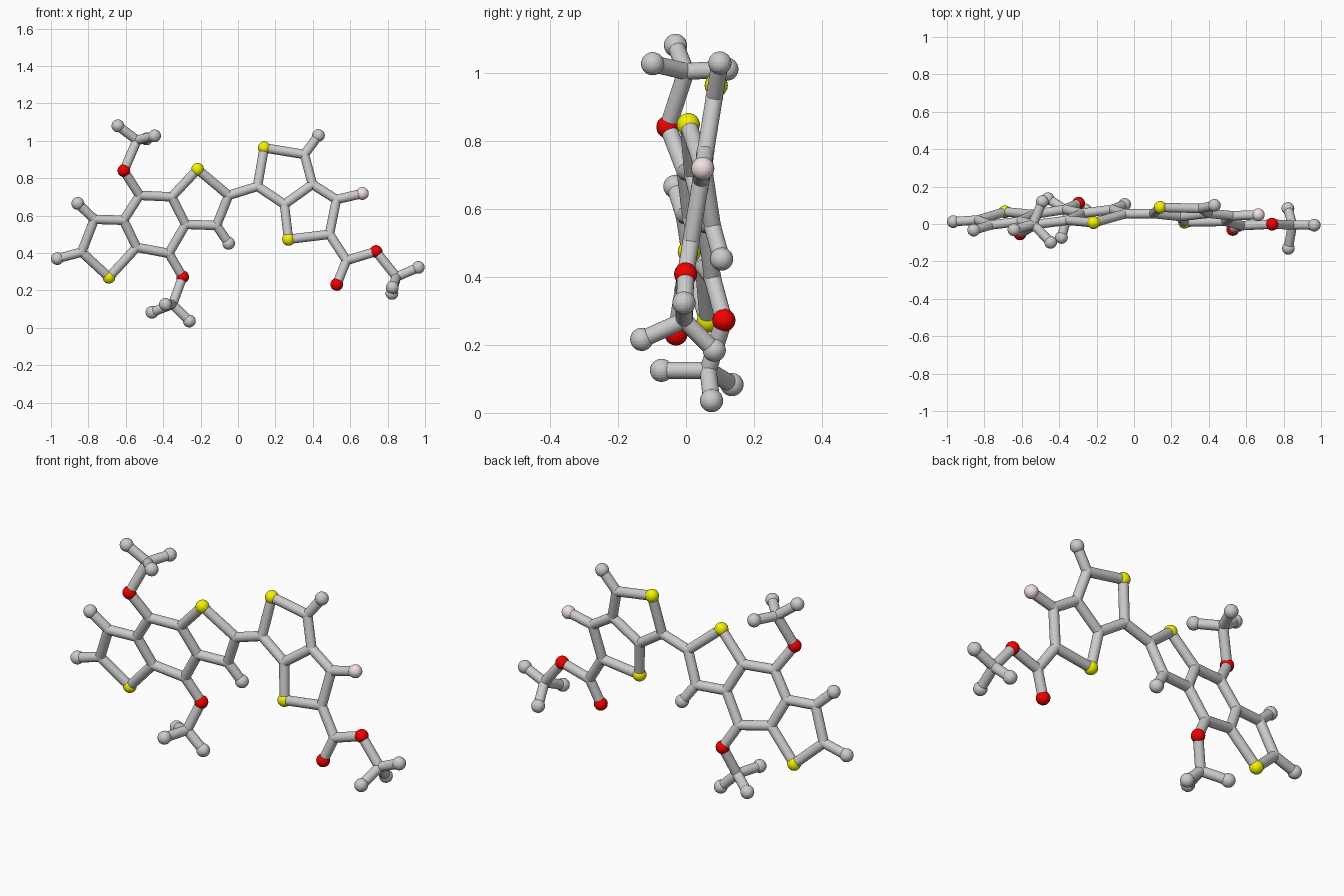
import bpy, bmesh
from mathutils import Vector, Matrix

if "Cube" in bpy.data.objects:
    bpy.data.objects.remove(bpy.data.objects["Cube"])

BOND_R, JOINT_R, BALL_R = 0.025, 0.026, 0.034

def left_y(x, z):           # tilt of the left three-ring plane
    return 0.2 + 0.118 * x - 0.198 * z

def right_y(x, z):          # tilt of the right two-ring plane
    return -0.067 + 0.162 * z

# Flat parts as (x, z); first letter: c joint, h grey tip, s yellow, o red, f pink
left = {
    's1': (-.69, .27), 'c1': (-.836, .405), 'h1': (-.966, .37), 'c2': (-.768, .58),
    'h2': (-.857, .665), 'c3': (-.612, .575), 'c4': (-.542, .43), 'c5': (-.526, .708),
    'c6': (-.355, .70), 's2': (-.216, .847), 'c7': (-.05, .708), 'c8': (-.115, .547),
    'h3': (-.05, .452), 'c9': (-.28, .553), 'c10': (-.37, .398), 'o2': (-.296, .272),
}
right = {
    'c12': (.104, .756), 's3': (.14, .962), 'c13': (.355, .927), 'h4': (.43, 1.028),
    'c14': (.398, .767), 'c15': (.248, .66), 's4': (.27, .473), 'c16': (.489, .50),
    'c17': (.526, .686), 'f1': (.665, .718), 'c18': (.58, .36), 'o3': (.528, .232),
    'o4': (.738, .408),
}
# Methyl ends in full 3D
atoms = {
    'o1': (-.61, -.053, .84),
    'c20': (-.54, 0, 1.003), 'h20': (-.642, -.031, 1.08), 'h21': (-.446, -.098, 1.026), 'h22': (-.49, .12, 1.01),
    'c21': (-.35, .065, .125), 'h23': (-.46, .135, .083), 'h24': (-.26, .075, .036), 'h25': (-.388, -.072, .125),
    'c22': (.847, -.005, .272), 'h26': (.964, -.006, .323), 'h27': (.823, .083, .184), 'h28': (.825, -.13, .216),
}
for table, plane in ((left, left_y), (right, right_y)):
    for key, (x, z) in table.items():
        atoms[key] = (x, plane(x, z), z)

# Chains of connected atoms
chains = """s1 c1 c2 c3 c4 s1|c1 h1|c2 h2|c3 c5 c6 c9 c10 c4|c6 s2 c7 c8 c9|c8 h3
c5 o1 c20 h20|c20 h21|c20 h22|c10 o2 c21 h23|c21 h24|c21 h25
c7 c12 s3 c13 c14 c15 c12|c13 h4|c15 s4 c16 c17 c14|c17 f1
c16 c18 o3|c18 o4 c22 h26|c22 h27|c22 h28""".replace("\n", "|")

def finish(name, bm, color=None):
    mesh = bpy.data.meshes.new(name)
    bm.to_mesh(mesh)
    bm.free()
    ob = bpy.data.objects.new(name, mesh)
    bpy.context.collection.objects.link(ob)
    if color:
        mat = bpy.data.materials.new(name + "_colour")
        mat.diffuse_color = (*color, 1)
        mat.use_nodes = True
        mat.node_tree.nodes["Principled BSDF"].inputs["Base Color"].default_value = mat.diffuse_color
        mesh.materials.append(mat)
    return ob

# Bond rods
bm = bmesh.new()
for chain in chains.split("|"):
    keys = chain.split()
    for a, b in zip(keys, keys[1:]):
        p, q = Vector(atoms[a]), Vector(atoms[b])
        d = q - p
        mat = Matrix.Translation((p + q) / 2) @ d.to_track_quat('Z', 'Y').to_matrix().to_4x4()
        bmesh.ops.create_cone(bm, cap_ends=True, segments=24, radius1=BOND_R,
                              radius2=BOND_R, depth=d.length, matrix=mat)
rods = finish("bond_rods", bm)
bpy.context.view_layer.objects.active = rods
rods.select_set(True)
bpy.ops.object.shade_smooth_by_angle()

# Atom balls, one object per colour
groups = {
    'c': ("carbon_joints", JOINT_R, None),
    'h': ("end_balls", BALL_R, None),
    's': ("sulfur_balls", BALL_R, (0.9, 0.9, 0.0)),
    'o': ("oxygen_balls", BALL_R, (0.9, 0.0, 0.0)),
    'f': ("fluorine_ball", BALL_R, (0.9, 0.74, 0.76)),
}
for letter, (name, radius, color) in groups.items():
    bm = bmesh.new()
    for key, p in atoms.items():
        if key[0] == letter:
            bmesh.ops.create_uvsphere(bm, u_segments=24, v_segments=16, radius=radius,
                                      matrix=Matrix.Translation(p))
    finish(name, bm, color)
